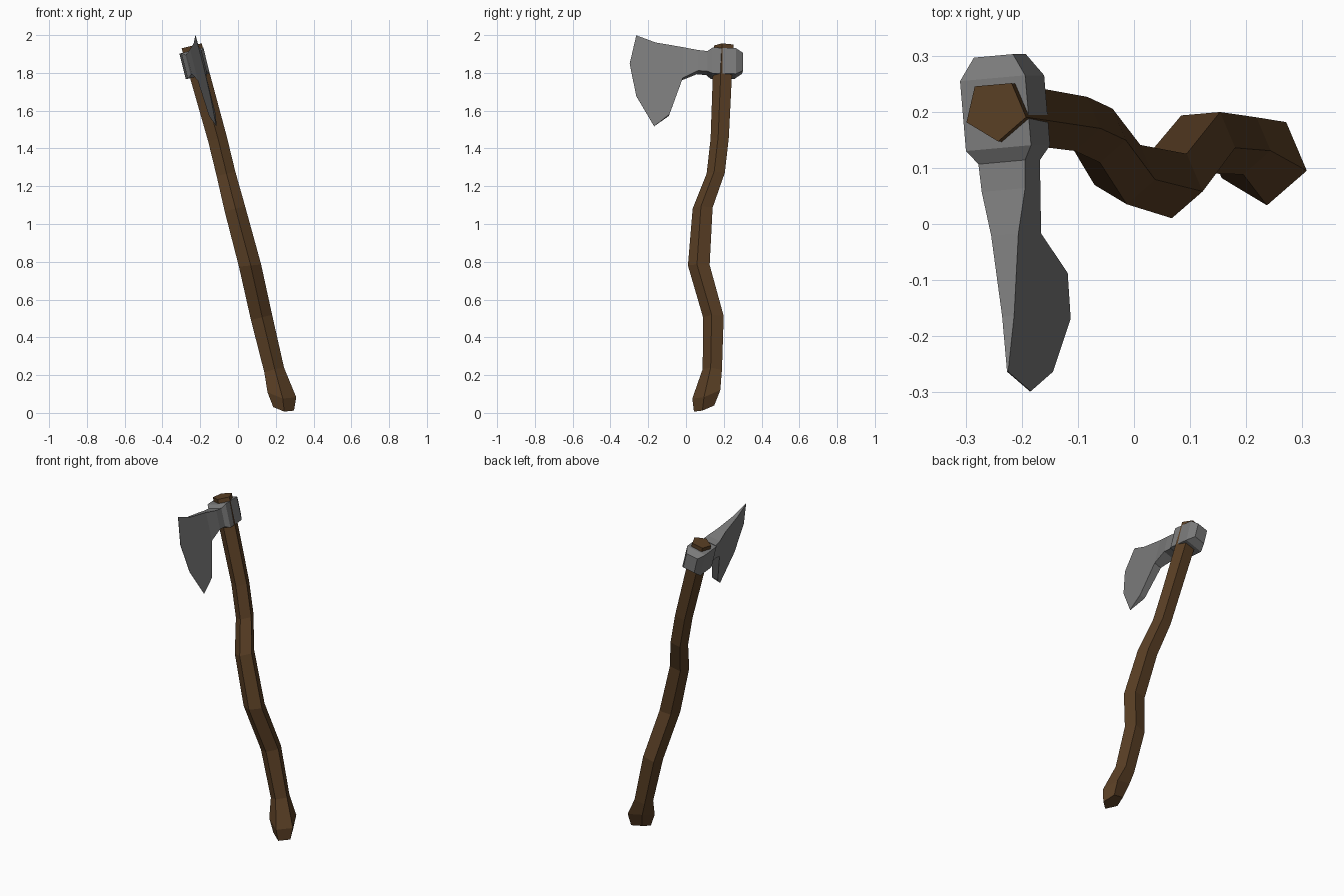
import bpy, bmesh, math
from mathutils import Vector, Matrix

if "Cube" in bpy.data.objects:
    bpy.data.objects.remove(bpy.data.objects["Cube"])


def material(name, rgb):
    m = bpy.data.materials.new(name)
    m.diffuse_color = (*rgb, 1)
    m.use_nodes = True
    m.node_tree.nodes["Principled BSDF"].inputs["Base Color"].default_value = m.diffuse_color
    return m


def finish(name, bm, mat):
    bmesh.ops.remove_doubles(bm, verts=bm.verts[:], dist=0.0005)
    bmesh.ops.recalc_face_normals(bm, faces=bm.faces[:])
    me = bpy.data.meshes.new(name)
    bm.to_mesh(me)
    bm.free()
    me.materials.append(mat)
    bpy.context.collection.objects.link(bpy.data.objects.new(name, me))


def bridge(bm, a, b):
    n = len(a)
    for i in range(n):
        j = (i + 1) % n
        bm.faces.new((a[i], a[j], b[j], b[i]))


wood = material("brown wood", (0.10, 0.049, 0.018))
steel = material("grey steel", (0.195, 0.195, 0.195))

# Handle: crooked five-sided stick; x, y, z, radius, ring slope in x and y
rings = [
    (0.240, 0.100, 0.028, 0.058, -0.2, 0.35),
    (0.230, 0.113, 0.105, 0.080, -0.2, 0.35),
    (0.190, 0.143, 0.225, 0.055, 0.25, -0.1),
    (0.123, 0.149, 0.505, 0.059, 0.25, 0),
    (0.062, 0.072, 0.780, 0.062, 0.1, 0),
    (-0.018, 0.092, 1.080, 0.057, 0.25, 0),
    (-0.065, 0.161, 1.265, 0.052, 0.25, 0),
    (-0.110, 0.182, 1.450, 0.052, 0.25, 0),
    (-0.247, 0.203, 1.943, 0.056, 0.25, 0),
]
bm = bmesh.new()
loops = []
for x, y, z, r, sx, sy in rings:
    loop = []
    for k in range(5):
        a = math.radians(-13 + 72 * k)
        dx, dy = r * math.cos(a), r * math.sin(a)
        loop.append(bm.verts.new((x + dx, y + dy, z + sx * dx + sy * dy)))
    loops.append(loop)
for a, b in zip(loops, loops[1:]):
    bridge(bm, a, b)
bm.faces.new(loops[0])
bm.faces.new(loops[-1])
finish("handle", bm, wood)

# Axe head: built along y in its own frame, then turned and tilted
place = (Matrix.Translation((-0.23, 0.2, 1.85))
         @ Matrix.Rotation(math.radians(-14), 4, 'Y')
         @ Matrix.Rotation(math.radians(5), 4, 'Z'))
bm = bmesh.new()


def vert(u, v, w):
    return bm.verts.new(place @ Vector((u, v, w)))


# Socket and neck sections: v, half width, top, bottom
sections = [
    (0.100, 0.036, 0.050, -0.045),
    (0.060, 0.060, 0.070, -0.070),
    (-0.065, 0.060, 0.070, -0.070),
    (-0.090, 0.043, 0.055, -0.055),
    (-0.140, 0.040, 0.060, -0.052),
    (-0.220, 0.025, 0.078, -0.090),
]
loops = [[vert(t, v, hi), vert(-t, v, hi), vert(-t, v, lo), vert(t, v, lo)]
         for v, t, hi, lo in sections]
for a, b in zip(loops, loops[1:]):
    bridge(bm, a, b)
bm.faces.new(loops[0])

# Blade: outline from top shoulder round the cutting edge, tapering to nothing
outline = [(-0.365, 0.104), (-0.465, 0.143), (-0.500, -0.012),
           (-0.465, -0.188), (-0.370, -0.351), (-0.290, -0.288)]
sides = []
for s, top, bottom in ((1, loops[-1][0], loops[-1][3]), (-1, loops[-1][1], loops[-1][2])):
    pts = [top]
    for v, w in outline:
        t = 0.025 * (v + 0.48) / 0.26
        if (v, w) in outline[1:5]:
            t = 0.001
        pts.append(vert(s * t, v, w))
    pts.append(bottom)
    bm.faces.new(pts)
    sides.append(pts)
for i in range(len(outline) + 1):
    bm.faces.new((sides[0][i], sides[0][i + 1], sides[1][i + 1], sides[1][i]))
finish("axe_head", bm, steel)
